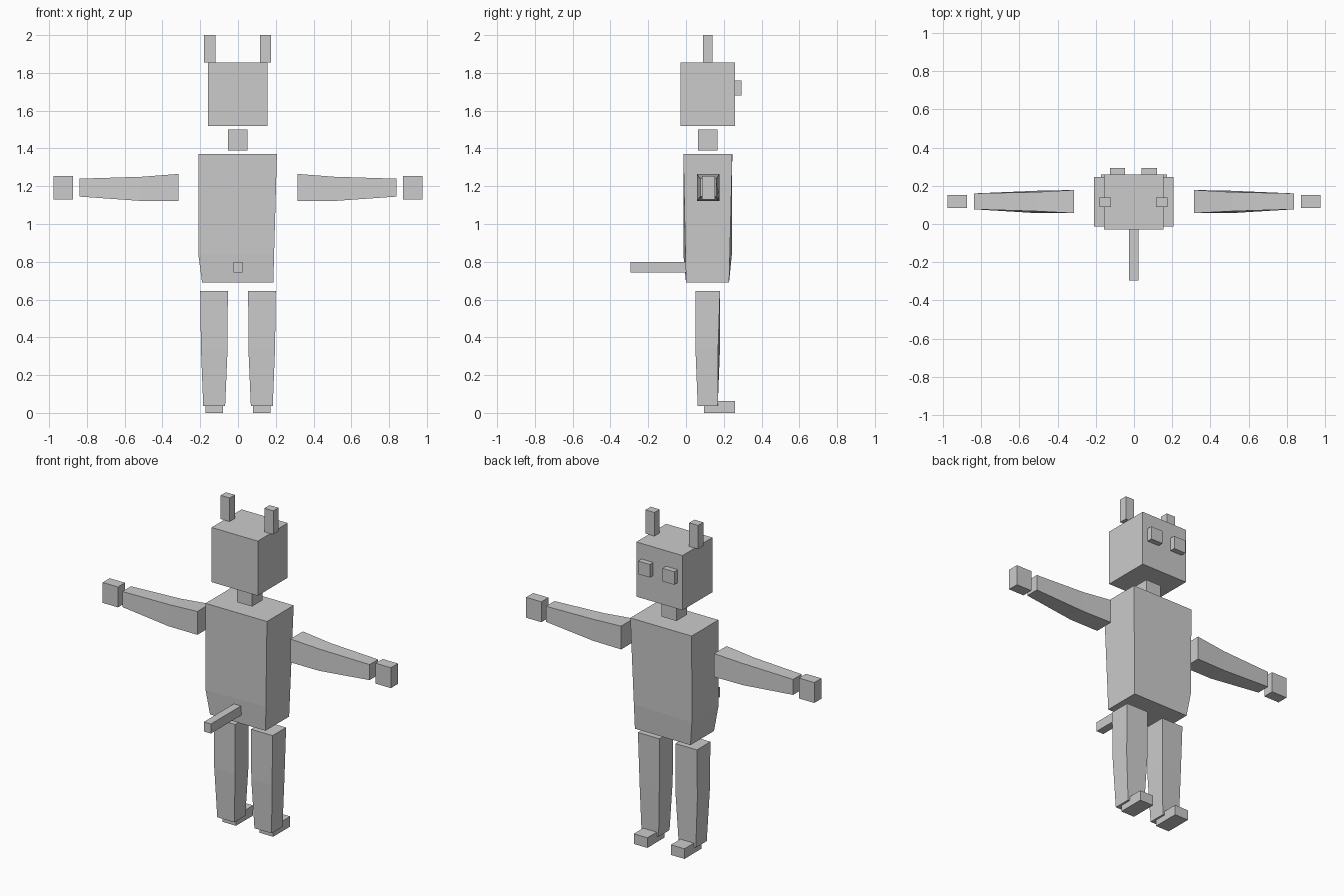
import bpy


def loft(name, rings):
    """Skin a chain of four-corner rings and cap both ends."""
    verts = [v for r in rings for v in r]
    n = len(rings)
    faces = [(3, 2, 1, 0), tuple(4 * (n - 1) + i for i in range(4))]
    for k in range(n - 1):
        for i in range(4):
            a, b = 4 * k + i, 4 * k + (i + 1) % 4
            faces.append((a, b, b + 4, a + 4))
    mesh = bpy.data.meshes.new(name)
    mesh.from_pydata(verts, [], faces)
    mesh.validate()
    obj = bpy.data.objects.new(name, mesh)
    bpy.context.collection.objects.link(obj)
    bpy.context.view_layer.objects.active = obj
    # Consistent outward normals
    bpy.ops.object.select_all(action='DESELECT')
    obj.select_set(True)
    bpy.ops.object.mode_set(mode='EDIT')
    bpy.ops.mesh.select_all(action='SELECT')
    bpy.ops.mesh.normals_make_consistent(inside=False)
    bpy.ops.object.mode_set(mode='OBJECT')
    return obj


def ring(x0, x1, y0, y1, z):
    return [(x0, y0, z), (x1, y0, z), (x1, y1, z), (x0, y1, z)]


def box(name, x0, x1, y0, y1, z0, z1):
    return loft(name, [ring(x0, x1, y0, y1, z0), ring(x0, x1, y0, y1, z1)])


def flip(rings, s):
    return [[(s * x, y, z) for x, y, z in r] for r in rings]


# Head, neck and tail
box("head", -0.158, 0.155, -0.03, 0.26, 1.52, 1.855)
box("neck", -0.052, 0.05, 0.064, 0.166, 1.39, 1.50)
box("tail", -0.025, 0.023, -0.295, 0.0, 0.742, 0.80)

# Torso: the left side keeps its width down to the waist, the right tapers evenly
loft("torso", [
    ring(-0.19, 0.187, 0.0, 0.228, 0.69),
    [(-0.21, -0.014, 0.84), (0.191, -0.003, 0.84),
     (0.191, 0.232, 0.84), (-0.21, 0.243, 0.84)],
    ring(-0.21, 0.206, -0.014, 0.245, 1.37),
])

# Limb profiles for the right side
arm = [
    [(0.315, 0.057, 1.122), (0.315, 0.178, 1.122),
     (0.315, 0.178, 1.265), (0.315, 0.057, 1.265)],
    [(0.51, 0.057, 1.122), (0.51, 0.174, 1.122),
     (0.51, 0.167, 1.25), (0.51, 0.067, 1.25)],
    [(0.838, 0.077, 1.145), (0.838, 0.16, 1.145),
     (0.838, 0.16, 1.24), (0.838, 0.077, 1.24)],
]
leg = [
    ring(0.068, 0.184, 0.062, 0.168, 0.037),
    [(0.055, 0.05, 0.34), (0.196, 0.05, 0.34),
     (0.196, 0.17, 0.34), (0.055, 0.18, 0.34)],
    ring(0.054, 0.20, 0.049, 0.18, 0.645),
]

for side, s in (("left", -1), ("right", 1)):
    loft(f"{side}_arm", flip(arm, s))
    loft(f"{side}_leg", flip(leg, s))
    box(f"{side}_hand", s * 0.925 - 0.052, s * 0.925 + 0.052, 0.085, 0.153, 1.13, 1.255)
    box(f"{side}_foot", s * 0.126 - 0.046, s * 0.126 + 0.046, 0.095, 0.26, 0.0, 0.062)
    # Head features sit very slightly off centre
    ear = s * 0.148 - 0.002
    box(f"{side}_ear", ear - 0.03, ear + 0.03, 0.09, 0.14, 1.855, 2.0)
    eye = s * 0.083 - 0.003
    box(f"{side}_eye", eye - 0.04, eye + 0.04, 0.26, 0.293, 1.68, 1.76)
